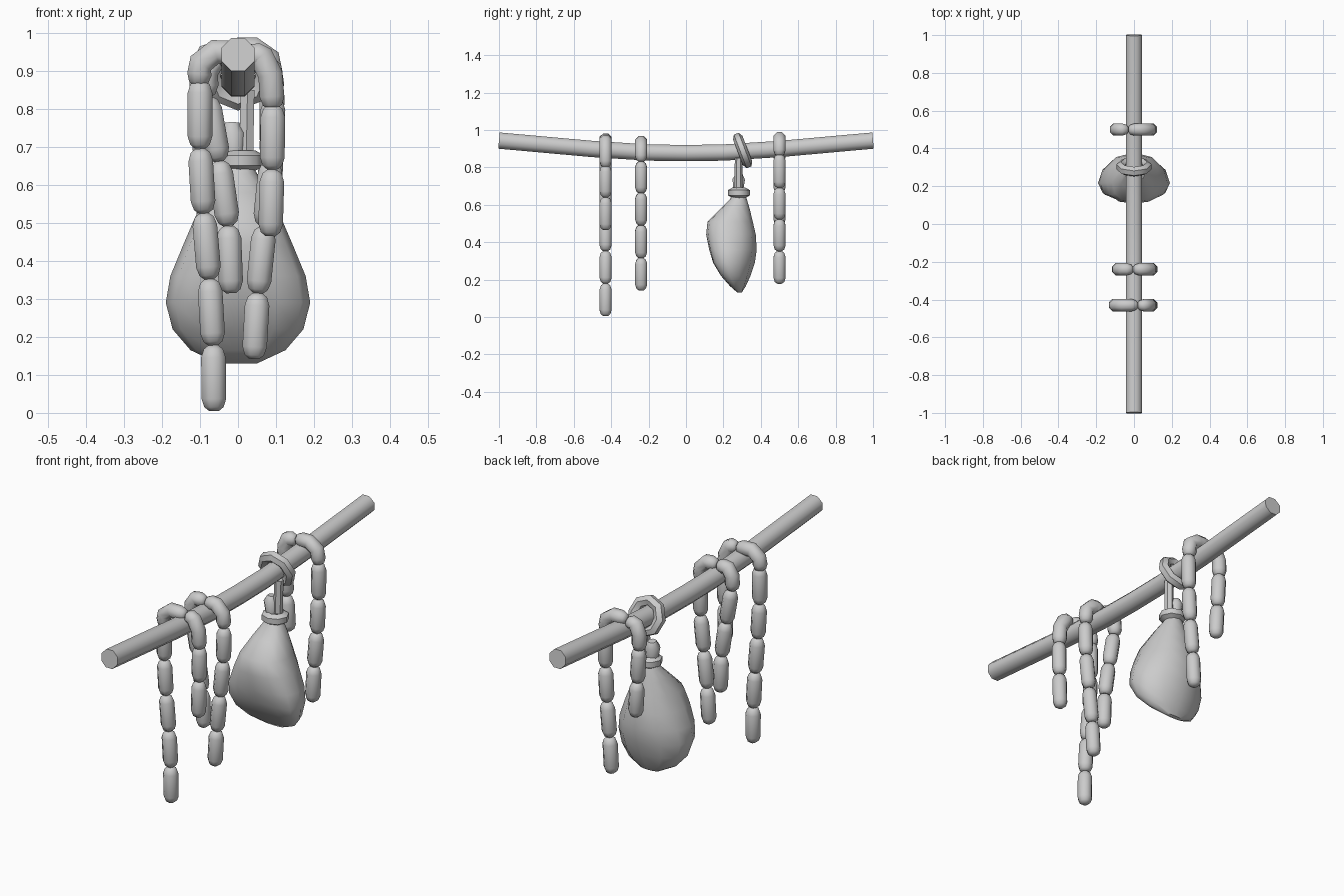
import bpy, math
from mathutils import Vector

if "Cube" in bpy.data.objects:
    bpy.data.objects.remove(bpy.data.objects["Cube"])


def make(name, rings, closed=False):
    """Skin a list of equal vertex rings, with end caps unless closed."""
    n, m = len(rings[0]), len(rings)
    verts = [v for r in rings for v in r]
    faces = []
    for i in range(m if closed else m - 1):
        a, b = i * n, (i + 1) % m * n
        for j in range(n):
            k = (j + 1) % n
            faces.append((a + j, a + k, b + k, b + j))
    if not closed:
        faces.append(tuple(reversed(range(n))))
        faces.append(tuple(range((m - 1) * n, m * n)))
    me = bpy.data.meshes.new(name)
    me.from_pydata(verts, [], faces)
    ob = bpy.data.objects.new(name, me)
    bpy.context.collection.objects.link(ob)
    bpy.ops.object.select_all(action='DESELECT')
    ob.select_set(True)
    bpy.context.view_layer.objects.active = ob
    bpy.ops.object.mode_set(mode='EDIT')
    bpy.ops.mesh.select_all(action='SELECT')
    bpy.ops.mesh.normals_make_consistent(inside=False)
    bpy.ops.object.mode_set(mode='OBJECT')
    bpy.ops.object.shade_smooth_by_angle(angle=math.radians(50))
    return ob


def tube(name, pts, radii, sides=8, ref=(0, 1, 0), closed=False):
    pts = [Vector(p) for p in pts]
    rings, m = [], len(pts)
    for i, p in enumerate(pts):
        if closed:
            t = pts[(i + 1) % m] - pts[i - 1]
        else:
            t = pts[min(i + 1, m - 1)] - pts[max(i - 1, 0)]
        u = t.cross(Vector(ref)).normalized()
        w = t.cross(u).normalized()
        ring = []
        for j in range(sides):
            a = 2 * math.pi * (j + 0.5) / sides
            ring.append(p + radii[i] * (u * math.cos(a) + w * math.sin(a)))
        rings.append(ring)
    return make(name, rings, closed)


def link(name, y, pts, r=0.035):
    """Sausage with rounded ends along a path of (x, z) points."""
    p = [Vector((x, y, z)) for x, z in pts]
    d0, d1 = (p[1] - p[0]).normalized(), (p[-1] - p[-2]).normalized()
    path = [p[0], p[0] + d0 * .01, p[0] + d0 * .032] + p[1:-1]
    path += [p[-1] - d1 * .032, p[-1] - d1 * .01, p[-1]]
    radii = [r * .4, r * .78] + [r] * (len(path) - 4) + [r * .78, r * .4]
    tube(name, path, radii)


# sagging pole
pole = [(-1, .943), (-.5, .898), (-.2, .879), (0, .876), (.2, .879), (.5, .898), (1, .943)]
tube("pole", [(0, y, z) for y, z in pole], [.047] * 7, ref=(1, 0, 0))

# sausage strands: y, bent top link, then joints of the hanging links
strands = [
    (-.43, [(.02, .945), (-.06, .95), (-.098, .92), (-.105, .86)],
     [(-.10, .875), (-.10, .695), (-.09, .525), (-.075, .352), (-.065, .178), (-.063, .005)]),
    (-.43, [(.02, .945), (.06, .94), (.085, .89), (.092, .80)],
     [(.092, .81), (.09, .64), (.085, .465)]),
    (-.24, [(-.005, .935), (-.06, .935), (-.083, .90), (-.085, .83)],
     [(-.08, .83), (-.05, .662), (-.025, .492), (-.018, .315)]),
    (-.24, [(-.005, .935), (.05, .935), (.085, .90), (.093, .83)],
     [(.093, .83), (.088, .662), (.07, .49), (.052, .315), (.042, .142)]),
    (.5, [(-.03, .945), (-.075, .945), (-.095, .90), (-.095, .82)],
     [(-.095, .83), (-.085, .66), (-.075, .49)]),
    (.5, [(-.03, .955), (.04, .957), (.08, .93), (.09, .86)],
     [(.09, .868), (.088, .69), (.08, .522), (.065, .352), (.055, .178)]),
]
for y, top, joints in strands:
    link("top_sausage", y, top)
    for a, b in zip(joints, joints[1:]):
        mid = ((a[0] + b[0]) / 2, (a[1] + b[1]) / 2)
        link("sausage", y, [a, mid, b])


# rope loops: one tilted round the pole, one round the neck of the ham
def loop(name, c, ax1, ax2, r, n=8):
    a1, a2 = Vector(ax1), Vector(ax2)
    pts = [Vector(c) + a1 * math.cos(2 * math.pi * i / n) + a2 * math.sin(2 * math.pi * i / n)
           for i in range(n)]
    tube(name, pts, [r] * n, 6, a1.cross(a2), True)


loop("pole_loop", (0, .303, .89), (.07, 0, 0), (0, -.026, .068), .027)
loop("neck_loop", (.005, .283, .664), (.04, 0, 0), (0, .036, 0), .027)
tube("cord", [(.025, .282, .85), (.022, .28, .69)], [.021, .021], 6)
tube("ham_knuckle", [(-.01, .28, .63), (-.012, .28, .69), (-.015, .282, .735), (-.015, .285, .763)],
     [.03, .03, .036, .02])

# ham: z, half width, front y, back y
levels = [
    (.665, .03, .25, .315), (.63, .05, .235, .325), (.58, .08, .185, .34),
    (.51, .115, .115, .357), (.44, .145, .108, .373), (.36, .178, .124, .378),
    (.29, .19, .145, .368), (.22, .172, .187, .345), (.165, .125, .235, .32),
    (.13, .05, .275, .298),
]
rings = []
for z, w, y0, y1 in levels:
    ring = []
    for j in range(12):
        a = 2 * math.pi * j / 12
        c, s = math.cos(a), math.sin(a)
        x = w * math.copysign(abs(c) ** .9, c)
        y = (y0 + y1) / 2 + (y1 - y0) / 2 * math.copysign(abs(s) ** .9, s)
        ring.append((x, y - .04 * (w / .19) ** 2 * c * c, z))
    rings.append(ring)
make("ham", rings)
